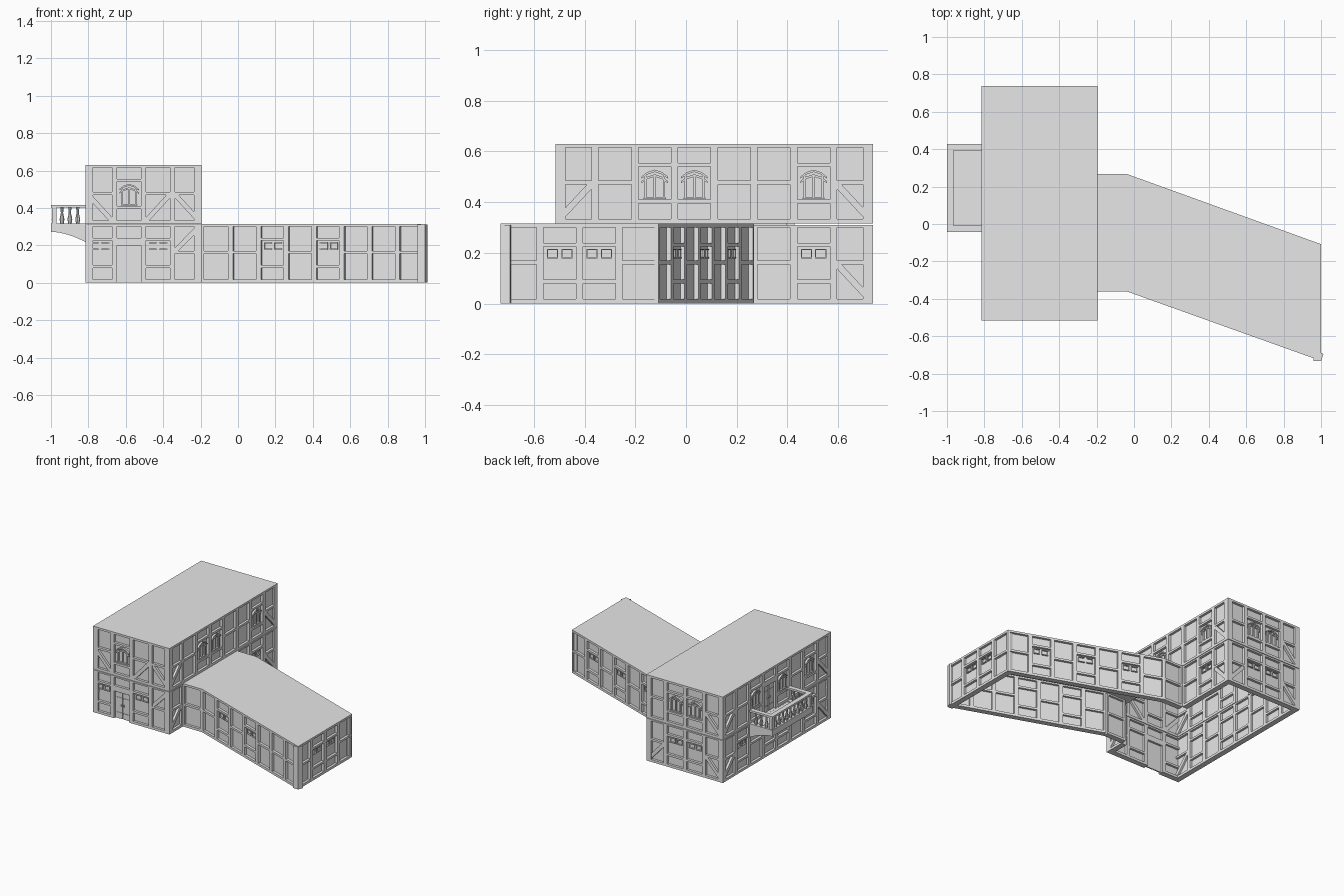
import bpy, bmesh, math
from mathutils import Vector

cube = bpy.data.objects.get("Cube")
if cube:
    bpy.data.objects.remove(cube, do_unlink=True)

GREY = (0.8, 0.8, 0.8, 1)
mat = bpy.data.materials.new("plain grey")
mat.use_nodes = True
mat.diffuse_color = GREY
mat.node_tree.nodes["Principled BSDF"].inputs["Base Color"].default_value = GREY

H = 0.315       # storey height
DEPTH = 0.04    # timber thickness
POST = 0.014    # half width of a post


def finish(bm, name, smooth=False):
    bmesh.ops.recalc_face_normals(bm, faces=bm.faces[:])
    me = bpy.data.meshes.new(name)
    bm.to_mesh(me)
    bm.free()
    me.materials.append(mat)
    ob = bpy.data.objects.new(name, me)
    bpy.context.collection.objects.link(ob)
    if smooth:
        bpy.ops.object.select_all(action='DESELECT')
        ob.select_set(True)
        bpy.context.view_layer.objects.active = ob
        bpy.ops.object.shade_smooth_by_angle(angle=math.radians(35))
    return ob


def extrude(bm, points, offset):
    """Closed solid from a planar outline."""
    a = [bm.verts.new(p) for p in points]
    b = [bm.verts.new(Vector(p) + Vector(offset)) for p in points]
    bm.faces.new(a)
    bm.faces.new(b[::-1])
    n = len(a)
    for i in range(n):
        bm.faces.new((a[i], b[i], b[(i + 1) % n], a[(i + 1) % n]))


def box(bm, x0, x1, y0, y1, z0, z1):
    extrude(bm, [(x0, y0, z0), (x1, y0, z0), (x1, y1, z0), (x0, y1, z0)], (0, 0, z1 - z0))


def wall(name, start, end, z0, bays):
    """Timber wall; bays are read left to right from outside.
    p plain, w twin window, a arched window, d door, / \\ low brace, u high brace."""
    bm = bmesh.new()
    s, e = Vector((*start, z0)), Vector((*end, z0))
    d = (e - s).normalized()
    inward = Vector((-d.y, d.x, 0))
    length = (e - s).length
    step = length / len(bays)

    def prism(poly, n0=0.0, n1=DEPTH):
        pts = [s + d * u + Vector((0, 0, z)) + inward * n0 for u, z in poly]
        extrude(bm, pts, inward * (n1 - n0))

    def rect(u0, u1, za, zb, n0=0.0, n1=DEPTH):
        prism([(u0, za), (u1, za), (u1, zb), (u0, zb)], n0, n1)

    top = H - 0.004
    rect(0.002, length - 0.002, 0.002, top - 0.002, 0.018, 0.024)   # infill panels
    for i in range(len(bays) + 1):                                  # posts
        rect(max(0, i * step - POST), min(length, i * step + POST), 0, top)

    for i, kind in enumerate(bays):
        u0, u1 = i * step + POST, (i + 1) * step - POST
        c, w = (u0 + u1) / 2, u1 - u0
        low, mid, high = (0.018, 0.08), (0.155, 0.17), (0.225, 0.24)
        rails = [(0.3, top)]
        if kind != 'd':
            rails.append((0, low[0]))
        if kind in 'wa':
            rails += [(low[1], 0.095), high]
        elif kind == 'd':
            rails.append((0.2, 0.24))
        else:
            rails.append(mid)
        for za, zb in rails:
            rect(u0, u1, za, zb)

        # Diagonal braces
        if kind in '/\\u':
            za, zb = (mid[1], 0.3) if kind == 'u' else (low[0], mid[0])
            a, b = (u1, u0) if kind == '\\' else (u0, u1)
            k = 0.018
            ku = k if b > a else -k
            prism([(a, za), (a + ku, za), (b, zb - k), (b, zb), (b - ku, zb), (a, za + k)],
                  0.002, DEPTH - 0.002)
        # Twin windows: a sill and a head over each light
        if kind == 'w':
            for side in (-1, 1):
                m = c + side * w * 0.22
                r = w * 0.17
                for z in (0.178, 0.211):
                    rect(m - r, m + r, z, z + 0.005, 0.008, 0.02)
                for x in (m - r, m + r - 0.004):
                    rect(x, x + 0.004, 0.183, 0.211, 0.011, 0.02)
        # Pointed windows: jambs, mullion, sill and peaked head
        if kind == 'a':
            for x in (c - 0.04, c - 0.004, c + 0.032):
                rect(x, x + 0.008, 0.1, 0.19, 0.008, 0.02)
            rect(c - 0.044, c + 0.044, 0.097, 0.104, 0.005, 0.02)
            for side in (-1, 1):
                for z, n in ((0.198, 0.004), (0.18, 0.009)):
                    prism([(c, z + 0.006), (c + side * 0.03, z - 0.004),
                           (c + side * 0.052, z - 0.02), (c + side * 0.052, z - 0.012),
                           (c + side * 0.03, z + 0.005), (c, z + 0.015)], n, 0.02)
        # Doors: two leaves with straps and knobs
        if kind == 'd':
            for side in (-1, 1):
                m = c + side * w * 0.25
                rect(m - w * 0.22, m + w * 0.22, 0.003, 0.192, 0.013, 0.022)
                for z in (0.04, 0.15):
                    rect(m - w * 0.18, m + w * 0.18, z, z + 0.008, 0.01, 0.02)
                rect(c + side * 0.012 - 0.003, c + side * 0.012 + 0.003, 0.095, 0.11, 0.006, 0.02)
    return finish(bm, name)


def roof(name, outline, z):
    bm = bmesh.new()
    extrude(bm, [(x, y, z - 0.004) for x, y in outline], (0, 0, 0.004))
    finish(bm, name)


# Main block
L, R, F, B = -0.815, -0.195, -0.515, 0.738
WF, WB = -0.36, 0.268
wall("front_wall_lower", (L, F), (R, F), 0, "wdwu")
wall("front_wall_upper", (L, F), (R, F), H, "\\a/\\")
wall("side_wall_upper", (R, F), (R, B), H, "/paappa\\")
wall("side_wall_lower_front", (R, F), (R, WF), 0, "/")
wall("side_wall_lower_back", (R, WB), (R, B), 0, "pw\\")
wall("back_wall_lower", (R, B), (L, B), 0, "/ww\\")
wall("back_wall_upper", (R, B), (L, B), H, "paa\\")
wall("balcony_wall_lower", (L, B), (L, F), 0, "/wpwwpw\\")
wall("balcony_wall_upper", (L, B), (L, F), H, "/padapa\\")
roof("main_roof", [(L, F), (R, F), (R, B), (L, B)], 2 * H)

# Angled wing
BEND, END = -0.04, 1.0
EF, EB = -0.732, -0.108
wall("wing_front_link", (R, WF), (BEND, WF), 0, "p")
wall("wing_front_wall", (BEND, WF), (END, EF), 0, "pwpwppp")
wall("wing_end_wall", (END, EF), (END, EB), 0, "pwwp")
wall("wing_back_wall", (END, EB), (BEND, WB), 0, "pwpwpwp")
wall("wing_back_link", (BEND, WB), (R, WB), 0, "p")
roof("wing_roof", [(R, WF), (BEND, WF), (END, EF), (END, EB), (BEND, WB), (R, WB)], H)

# Balcony base with a curved underside
X0, Y0, Y1 = -1.0, -0.042, 0.428
bm = bmesh.new()
profile = [(L, 0.31), (X0, 0.31), (X0, 0.272)]
for i in range(1, 9):
    t = i / 8
    profile.append((X0 + (L - X0) * t, 0.272 - 0.055 * t ** 1.8))
extrude(bm, [(x, Y0, z) for x, z in profile], (0, Y1 - Y0, 0))
finish(bm, "balcony_base", smooth=True)

# Balcony handrail and corner posts
bm = bmesh.new()
RW = 0.034
for za, zb in ((0.402, 0.416), (0.31, 0.317)):
    box(bm, X0, X0 + RW, Y0, Y1, za, zb)
    for ya in (Y0, Y1 - RW):
        box(bm, X0 + RW, L, ya, ya + RW, za, zb)
for ya in (Y0, Y1 - RW):
    box(bm, X0 + 0.005, X0 + RW - 0.005, ya + 0.005, ya + RW - 0.005, 0.31, 0.41)
finish(bm, "balcony_rail")

# Turned balusters
bm = bmesh.new()
SHAPE = [(0.009, 0.315), (0.013, 0.34), (0.006, 0.372), (0.009, 0.404)]


def baluster(x, y):
    rings = [[bm.verts.new((x + r * math.cos(k * math.tau / 8), y + r * math.sin(k * math.tau / 8), z))
              for k in range(8)] for r, z in SHAPE]
    for lo, hi in zip(rings, rings[1:]):
        for k in range(8):
            bm.faces.new((lo[k], lo[(k + 1) % 8], hi[(k + 1) % 8], hi[k]))
    bm.faces.new(rings[0][::-1])
    bm.faces.new(rings[-1])


half = RW / 2
for i in range(1, 10):
    baluster(X0 + half, Y0 + half + (Y1 - Y0 - RW) * i / 10)
for i in range(1, 4):
    for y in (Y0 + half, Y1 - half):
        baluster(X0 + half + 0.042 * i, y)
finish(bm, "balusters", smooth=True)
